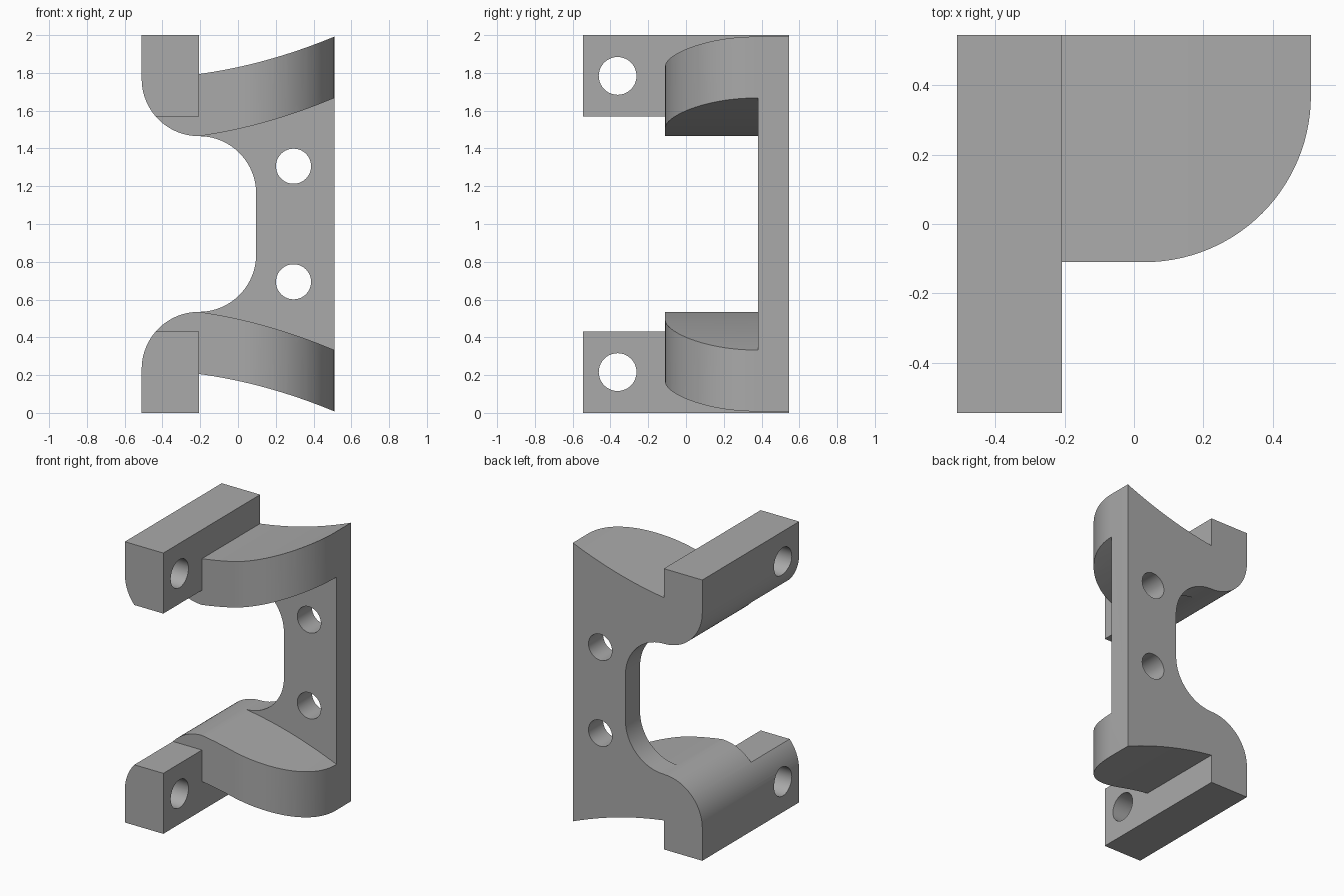
import bpy, bmesh, math
from mathutils import Vector

cube = bpy.data.objects.get("Cube")
if cube:
    bpy.data.objects.remove(cube)

grey = bpy.data.materials.new("mid grey")
grey.use_nodes = True
grey.diffuse_color = (0.4, 0.4, 0.4, 1)
grey.node_tree.nodes["Principled BSDF"].inputs["Base Color"].default_value = (0.4, 0.4, 0.4, 1)


def arc(cx, cy, r, start, end, n=20):
    """Points on a circle, angles in degrees."""
    angles = [math.radians(start + (end - start) * i / n) for i in range(n + 1)]
    return [(cx + r * math.cos(a), cy + r * math.sin(a)) for a in angles]


def sweep(z0, z1, sag=0.025, n=20):
    """Gently hollow curve along an arm, from its root to its tip."""
    ts = [i / n for i in range(n + 1)]
    return [(ROOT + (TIP - ROOT) * t, z0 + (z1 - z0) * t - 4 * sag * t * (1 - t)) for t in ts]


def flip(points):
    """Mirror an x-z outline about mid height, keeping the loop direction."""
    return [(x, 2 - z) for x, z in reversed(points)]


def prism(name, outline, axis, low, high):
    """Extrude a closed outline along an axis."""
    def place(a, b, d):
        return {"x": (d, a, b), "y": (a, d, b), "z": (a, b, d)}[axis]
    bm = bmesh.new()
    face = bm.faces.new([bm.verts.new(place(a, b, low)) for a, b in outline])
    side = bmesh.ops.extrude_face_region(bm, geom=[face])
    moved = [v for v in side["geom"] if isinstance(v, bmesh.types.BMVert)]
    bmesh.ops.translate(bm, verts=moved, vec=Vector(place(0, 0, high - low)))
    bmesh.ops.recalc_face_normals(bm, faces=bm.faces)
    mesh = bpy.data.meshes.new(name)
    bm.to_mesh(mesh)
    bm.free()
    mesh.materials.append(grey)
    obj = bpy.data.objects.new(name, mesh)
    bpy.context.collection.objects.link(obj)
    return obj


def cut(target, cutter):
    cutter.hide_render = True
    mod = target.modifiers.new("cut", "BOOLEAN")
    mod.operation, mod.solver, mod.object = "DIFFERENCE", "EXACT", cutter
    bpy.context.view_layer.objects.active = target
    bpy.ops.object.modifier_apply(modifier=mod.name)
    bpy.data.objects.remove(cutter)


ROOT, TIP, LEFT = -0.207, 0.51, -0.51
FRONT, BACK = -0.545, 0.545
ARM_FRONT, PLATE_FRONT = -0.11, 0.38
R = ROOT - LEFT
NECK = 1.465

# Bracket body: full side outline, upper half mirrored to the lower half
upper = arc(ROOT, NECK - R, R, 0, 90)[:-1] + arc(ROOT, NECK + R, R, 270, 180)
upper += [(LEFT, 2), (ROOT, 2)] + sweep(1.794, 1.992)
body = prism("bracket", upper + flip(upper), "y", FRONT, BACK)

# Opening between the two arms, in front of the back plate
inner = sweep(NECK, 1.667) + [(0.7, 1.667)]
cut(body, prism("window_cutter", inner + flip(inner), "y", -0.7, PLATE_FRONT))

# Rounded front of the arms
rim = [(ROOT, ARM_FRONT)] + arc(0.03, 0.37, 0.48, -90, 0, 28) + [(0.7, 0.37), (0.7, -0.7), (ROOT, -0.7)]
cut(body, prism("rim_cutter", rim, "z", -0.2, 2.2))

# Flat inner sides of the protruding lugs
step = [(-0.7, 0.431), (0, 0.431), (0, 1.569), (-0.7, 1.569)]
cut(body, prism("step_cutter", step, "y", -0.7, ARM_FRONT))

# Mounting holes through the plate and the lugs
for z in (1.306, 0.694):
    cut(body, prism("plate_hole", arc(0.294, z, 0.093, 0, 360, 40)[:-1], "y", 0.2, 0.7))
for z in (1.784, 0.216):
    cut(body, prism("lug_hole", arc(-0.362, z, 0.1, 0, 360, 40)[:-1], "x", -0.7, 0))

bpy.ops.object.select_all(action="DESELECT")
body.select_set(True)
bpy.context.view_layer.objects.active = body
bpy.ops.object.shade_smooth_by_angle(angle=math.radians(30))
